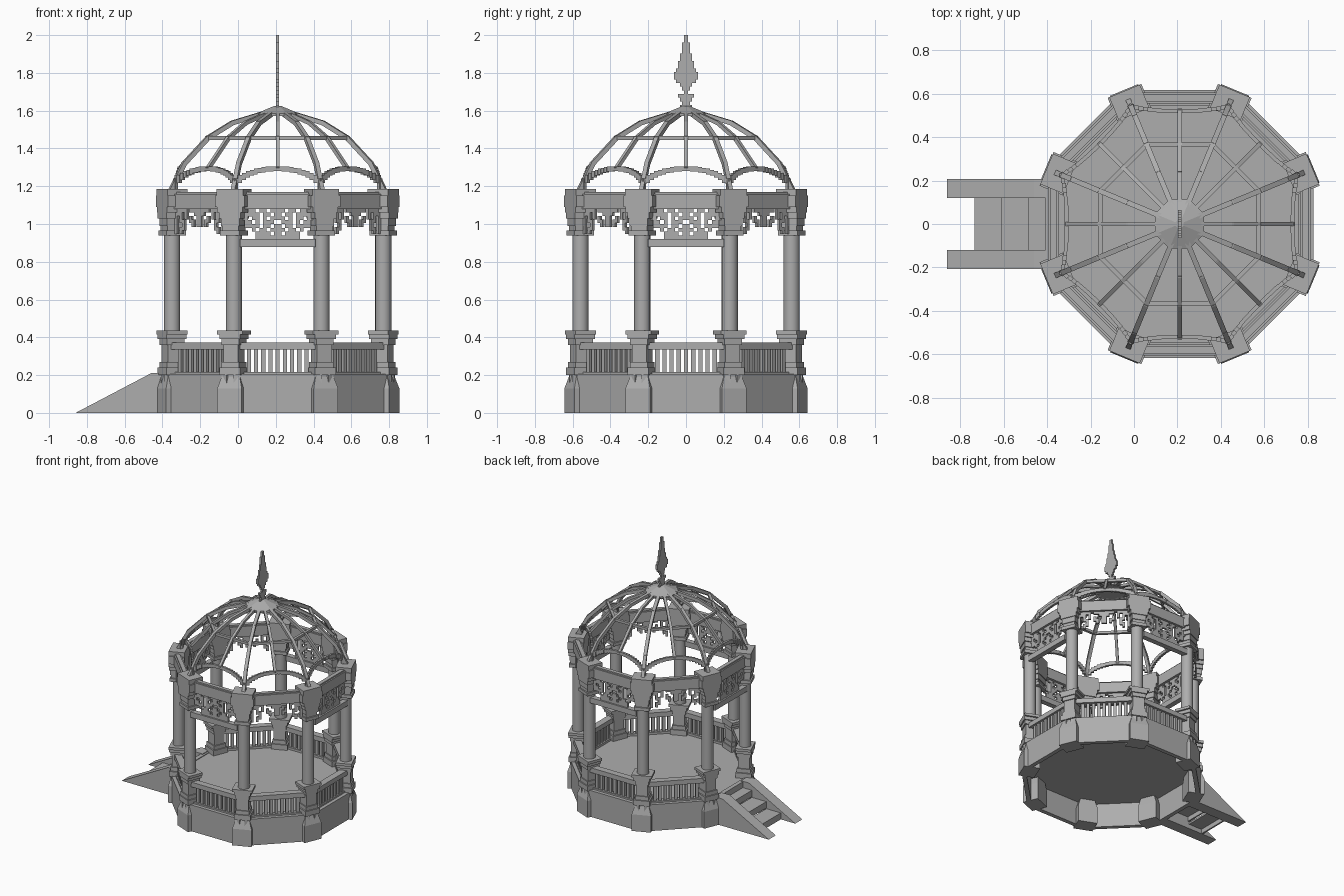
import bpy, bmesh, math
from mathutils import Matrix, Vector

if "Cube" in bpy.data.objects:
    bpy.data.objects.remove(bpy.data.objects["Cube"])

stone = bpy.data.materials.new("grey_stone")
stone.use_nodes = True
GREY = (0.42, 0.42, 0.42, 1)
stone.diffuse_color = GREY
stone.node_tree.nodes["Principled BSDF"].inputs["Base Color"].default_value = GREY

CENTRE = Matrix.Translation((0.21, 0, 0))
STEP = math.pi / 4
SIDES = [i * STEP for i in range(8)]
CORNERS = [a + STEP / 2 for a in SIDES]
STAIR = 4  # index of the open side


def frame(a):
    """Local x runs outward, local y along the side."""
    return CENTRE @ Matrix.Rotation(a, 4, 'Z')


def loft(bm, m, levels):
    """Stack of rectangles: (z, inner, outer, half width)."""
    rings = []
    for z, x0, x1, t in levels:
        rings.append([bm.verts.new(m @ Vector(c)) for c in
                      ((x0, -t, z), (x1, -t, z), (x1, t, z), (x0, t, z))])
    bm.faces.new(rings[0][::-1])
    bm.faces.new(rings[-1])
    for a, b in zip(rings, rings[1:]):
        for i in range(4):
            j = (i + 1) % 4
            bm.faces.new((a[i], a[j], b[j], b[i]))


def box(bm, m, x0, x1, y0, y1, z0, z1):
    t = (y1 - y0) / 2
    loft(bm, m @ Matrix.Translation((0, (y0 + y1) / 2, 0)), [(z0, x0, x1, t), (z1, x0, x1, t)])


def bar(bm, m, p, q, w):
    """Square bar between two points."""
    p, q = Vector(p), Vector(q)
    d = q - p
    turn = d.to_track_quat('Z', 'Y').to_matrix().to_4x4()
    box(bm, m @ Matrix.Translation(p) @ turn, -w, w, -w, w, -w / 2, d.length + w / 2)


def cone(bm, m, r0, r1, z0, z1, n):
    bmesh.ops.create_cone(bm, cap_ends=True, segments=n, radius1=r0, radius2=r1, depth=z1 - z0,
                          matrix=m @ Matrix.Translation((0, 0, (z0 + z1) / 2)))


def pixels(bm, m, rows, x0, x1, top, w, h):
    """Mirrored fretwork; each row reads from the middle outward."""
    for r, row in enumerate(rows):
        z = top - r * h
        c = 0
        while c < len(row):
            e = c
            while e < len(row) and row[e] == "#":
                e += 1
            if e > c:
                spans = [(-e, e)] if c == 0 else [(c, e), (-e, -c)]
                for s0, s1 in spans:
                    box(bm, m, x0, x1, s0 * w, s1 * w, z - h, z)
            c = max(e, c + 1)


def finish(name, bm, smooth=False):
    bmesh.ops.recalc_face_normals(bm, faces=bm.faces)
    me = bpy.data.meshes.new(name)
    bm.to_mesh(me)
    bm.free()
    me.materials.append(stone)
    ob = bpy.data.objects.new(name, me)
    bpy.context.collection.objects.link(ob)
    if smooth:
        bpy.ops.object.select_all(action='DESELECT')
        ob.select_set(True)
        bpy.context.view_layer.objects.active = ob
        bpy.ops.object.shade_smooth_by_angle(angle=math.radians(40))


# Floor and skirt wall, hollow underneath
bm = bmesh.new()
cone(bm, frame(STEP / 2), 0.65, 0.65, 0.185, 0.2, 8)
finish("floor", bm)
bm = bmesh.new()
for a in SIDES:
    box(bm, frame(a), 0.585, 0.617, -0.235, 0.235, 0, 0.205)
finish("skirt_wall", bm)

# Corner posts: plinth, pedestal, column, capital
bm = bmesh.new()
for a in CORNERS:
    loft(bm, frame(a), [(0, 0.55, 0.668, 0.07), (0.13, 0.55, 0.668, 0.07),
                        (0.19, 0.555, 0.65, 0.052), (0.21, 0.555, 0.65, 0.052)])
finish("plinths", bm)

PEDESTAL = [(0.2, 0.24, 0.06), (0.24, 0.27, 0.05), (0.27, 0.36, 0.042),
            (0.36, 0.39, 0.05), (0.39, 0.415, 0.06), (0.415, 0.435, 0.073)]
CAPITAL = [(0.94, 0.965, 0.056), (0.965, 0.99, 0.046), (0.99, 1.03, 0.052), (1.03, 1.06, 0.062),
           (1.06, 1.09, 0.072), (1.09, 1.15, 0.084), (1.15, 1.185, 0.076)]
for name, stack in (("pedestals", PEDESTAL), ("capitals", CAPITAL)):
    bm = bmesh.new()
    for a in CORNERS:
        levels = []
        for z0, z1, t in stack:
            d = min(t, 0.058)
            levels += [(z, 0.605 - d, 0.605 + d, t) for z in (z0, z1)]
        loft(bm, frame(a), levels)
    finish(name, bm)

bm = bmesh.new()
for a in CORNERS:
    cone(bm, frame(a) @ Matrix.Translation((0.605, 0, 0)), 0.043, 0.043, 0.43, 0.95, 16)
finish("columns", bm, True)

# Railings on every side but the stair side
bm = bmesh.new()
for k, a in enumerate(SIDES):
    if k == STAIR:
        continue
    m = frame(a)
    box(bm, m, 0.55, 0.59, -0.2, 0.2, 0.2, 0.217)
    box(bm, m, 0.545, 0.597, -0.2, 0.2, 0.335, 0.372)
    for i in range(-4, 5):
        box(bm, m, 0.56, 0.582, i * 0.038 - 0.011, i * 0.038 + 0.011, 0.217, 0.335)
finish("railings", bm)

# Beams with fretwork hanging below
OVAL = ["##.##.##.#",
        "#.##.####.",
        "##.#.##.##",
        ".###.#.##.",
        "#.##.####.",
        "##.##.#...",
        "#.####....",
        "######...."]
DROPS = ["####.#####",
         "##...#.###",
         "#..#.#.#.#",
         "#.##..##.#",
         "#.#...#..#",
         "......##.#",
         ".......#.#"]
beams, frets = bmesh.new(), bmesh.new()
for k, a in enumerate(SIDES):
    m = frame(a)
    box(beams, m, 0.555, 0.605, -0.2, 0.2, 1.08, 1.16)
    box(beams, m, 0.565, 0.595, -0.2, 0.2, 1.16, 1.17)
    if k % 2 == 0:
        pixels(frets, m, OVAL, 0.573, 0.588, 1.08, 0.0195, 0.02)
        box(beams, m, 0.56, 0.6, -0.2, 0.2, 0.878, 0.92)
    else:
        pixels(frets, m, DROPS, 0.573, 0.588, 1.08, 0.0185, 0.019)
finish("beams", beams)
finish("fretwork", frets)

# Stepped arches around the rim of the dome
bm = bmesh.new()
N, HALF = 22, 0.232


def arch(t):
    return 1.185 + 0.11 * math.sqrt(max(0, 1 - (t / HALF) ** 2))


for a in SIDES:
    for i in range(N):
        t0, t1 = -HALF + 2 * HALF * i / N, -HALF + 2 * HALF * (i + 1) / N
        lo, hi = sorted((arch(t0), arch(t1)))
        r = 0.56 - 0.04 * (hi - 1.185) / 0.11
        box(bm, frame(a), r - 0.009, r + 0.009, t0, t1, lo - 0.014, hi + 0.01)
finish("rim_arches", bm)

# Dome ribs and ring
MAIN = [(0.61, 1.18), (0.535, 1.32), (0.4, 1.455), (0.26, 1.535), (0.09, 1.583)]
MIDDLE = [(0.52, 1.295), (0.37, 1.455), (0.24, 1.535), (0.09, 1.583)]
bm = bmesh.new()
for angles, path, w in ((CORNERS, MAIN, 0.012), (SIDES, MIDDLE, 0.01)):
    for a in angles:
        for p, q in zip(path, path[1:]):
            bar(bm, frame(a), (p[0], 0, p[1]), (q[0], 0, q[1]), w)
finish("dome_ribs", bm)
bm = bmesh.new()
for a in SIDES:
    bar(bm, frame(a), (0.365, -0.151, 1.455), (0.365, 0.151, 1.455), 0.01)
finish("dome_ring", bm)

# Cap and flat finial
bm = bmesh.new()
cone(bm, frame(STEP / 2), 0.122, 0.122, 1.572, 1.585, 8)
cone(bm, frame(STEP / 2), 0.122, 0.02, 1.585, 1.625, 8)
finish("dome_cap", bm)
LEAF = ["#", "#", "##", "##", "##", "###", "###", "####", "####", "#####", "######", "######",
        "#####", "###", "##", "#", "####", "###", "##", "###"]
bm = bmesh.new()
pixels(bm, frame(0), LEAF, -0.008, 0.008, 2.0, 0.0108, 0.0195)
finish("finial", bm)

# Stairs between two sloping stringers
m = frame(math.pi)
bm = bmesh.new()
for y0, y1 in ((0.12, 0.207), (-0.207, -0.12)):
    ends = [[bm.verts.new(m @ Vector((x, y, z))) for x, z in
             ((0.6, 0), (1.07, 0), (0.67, 0.21), (0.6, 0.21))] for y in (y0, y1)]
    bm.faces.new(ends[0])
    bm.faces.new(ends[1])
    for i in range(4):
        j = (i + 1) % 4
        bm.faces.new((ends[0][i], ends[0][j], ends[1][j], ends[1][i]))
finish("stair_stringers", bm)
bm = bmesh.new()
for x0, x1, z in ((0.82, 0.945, 0.05), (0.695, 0.82, 0.105), (0.6, 0.695, 0.16)):
    box(bm, m, x0, x1, -0.12, 0.12, z - 0.015, z)
    box(bm, m, x1 - 0.012, x1, -0.12, 0.12, z - 0.05, z)
finish("stair_treads", bm)
